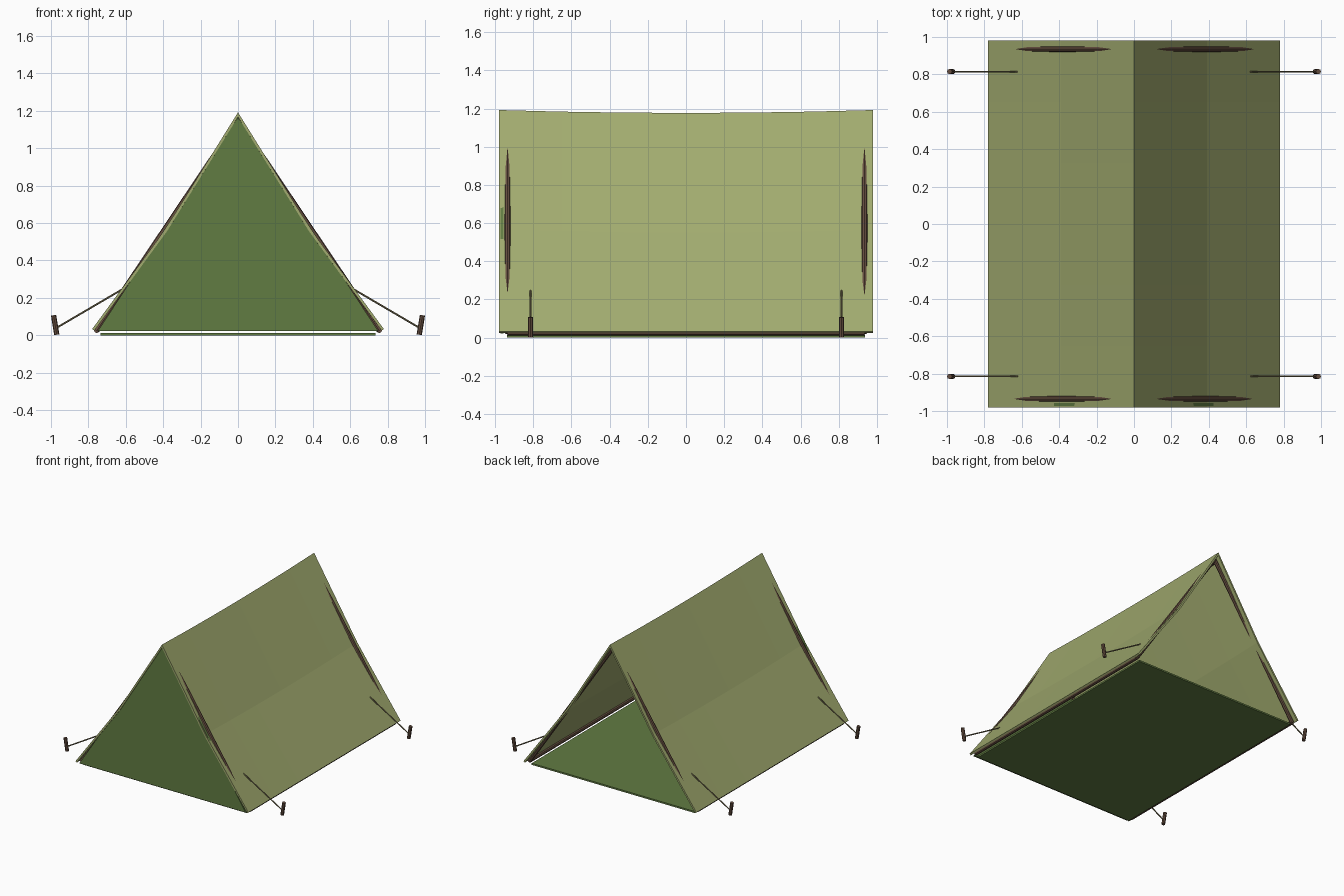
import bpy, bmesh
from mathutils import Vector

if "Cube" in bpy.data.objects:
    bpy.data.objects.remove(bpy.data.objects["Cube"])


def material(name, rgb):
    m = bpy.data.materials.new(name)
    m.diffuse_color = (*rgb, 1)
    m.use_nodes = True
    m.node_tree.nodes["Principled BSDF"].inputs["Base Color"].default_value = m.diffuse_color
    return m


CANVAS = material("canvas_olive", (0.36, 0.41, 0.16))
GREEN = material("groundsheet_green", (0.12, 0.20, 0.055))
WOOD = material("pole_wood", (0.13, 0.075, 0.05))
ROPE = material("rope_tan", (0.20, 0.17, 0.09))


def add_object(name, bm, mat):
    bmesh.ops.recalc_face_normals(bm, faces=bm.faces)
    me = bpy.data.meshes.new(name)
    bm.to_mesh(me)
    bm.free()
    me.materials.append(mat)
    ob = bpy.data.objects.new(name, me)
    bpy.context.collection.objects.link(ob)
    return ob


def rod(name, a, b, r, mat, sides=8, r2=None):
    a, b = Vector(a), Vector(b)
    bm = bmesh.new()
    bmesh.ops.create_cone(bm, cap_ends=True, segments=sides, radius1=r,
                          radius2=r if r2 is None else r2, depth=(b - a).length)
    bm.transform((b - a).to_track_quat('Z', 'Y').to_matrix().to_4x4())
    bmesh.ops.translate(bm, verts=bm.verts, vec=(a + b) / 2)
    return add_object(name, bm, mat)


def slab(name, points, vec, mat):
    bm = bmesh.new()
    f = bm.faces.new([bm.verts.new(p) for p in points])
    ext = bmesh.ops.extrude_face_region(bm, geom=[f], use_keep_orig=True)
    bmesh.ops.translate(bm, vec=vec,
                        verts=[v for v in ext["geom"] if isinstance(v, bmesh.types.BMVert)])
    return add_object(name, bm, mat)


# Canvas roof: folded sheet, sagging along the ridge and halfway down each side
L, N, T = 0.98, 6, 0.014
outer = [(-0.78, 0.033), (-0.39, 0.565), (0, 1.192), (0.39, 0.565), (0.78, 0.033)]
inner = [(-0.768, 0.025), (-0.379, 0.557), (0, 1.167), (0.379, 0.557), (0.768, 0.025)]
loop = outer + inner[::-1]
bm = bmesh.new()
rings = []
for i in range(N + 1):
    t = 2 * i / N - 1
    sag = 0.015 * (1 - t * t)
    ring = []
    for x, z in loop:
        k = max(0, min(1, (z - 0.033) / 0.53))
        ring.append(bm.verts.new((x, t * L, z - sag * k)))
    rings.append(ring)
n = len(loop)
for r0, r1 in zip(rings, rings[1:]):
    for j in range(n):
        bm.faces.new((r0[j], r0[(j + 1) % n], r1[(j + 1) % n], r1[j]))
for ring in (rings[0], rings[-1]):
    for j in range(4):
        bm.faces.new((ring[j], ring[j + 1], ring[n - 2 - j], ring[n - 1 - j]))
add_object("canvas_roof", bm, CANVAS)

# Closed front panel; the back stays open
slab("front_panel", [(-0.75, -0.973, 0.022), (0.75, -0.973, 0.022), (0, -0.973, 1.165)],
     (0, 0.016, 0), GREEN)

# Groundsheet
slab("groundsheet", [(-0.735, -0.937, 0), (0.735, -0.937, 0), (0.735, 0.937, 0),
                     (-0.735, 0.937, 0)], (0, 0, 0.013), GREEN)

# Ridge pole
rod("ridge_pole", (0, -0.935, 1.125), (0, 0.935, 1.125), 0.013, WOOD)

for sx, side in ((-1, "left"), (1, "right")):
    # Base rail
    rod(f"{side}_base_rail", (sx * 0.755, -0.935, 0.027), (sx * 0.755, 0.935, 0.027), 0.015, WOOD)
    for sy, end in ((-1, "front"), (1, "back")):
        # A-frame pole
        rod(f"{end}_{side}_pole", (sx * 0.755, sy * 0.935, 0.025), (0, sy * 0.935, 1.15), 0.015, WOOD)
        # Guy rope and peg
        y = sy * 0.815
        rod(f"{end}_{side}_guy_rope", (sx * 0.62, y, 0.245), (sx * 0.97, y, 0.04), 0.005, ROPE, 6)
        rod(f"{end}_{side}_peg", (sx * 0.969, y, 0.003), (sx * 0.986, y, 0.107), 0.014, WOOD, 8)
